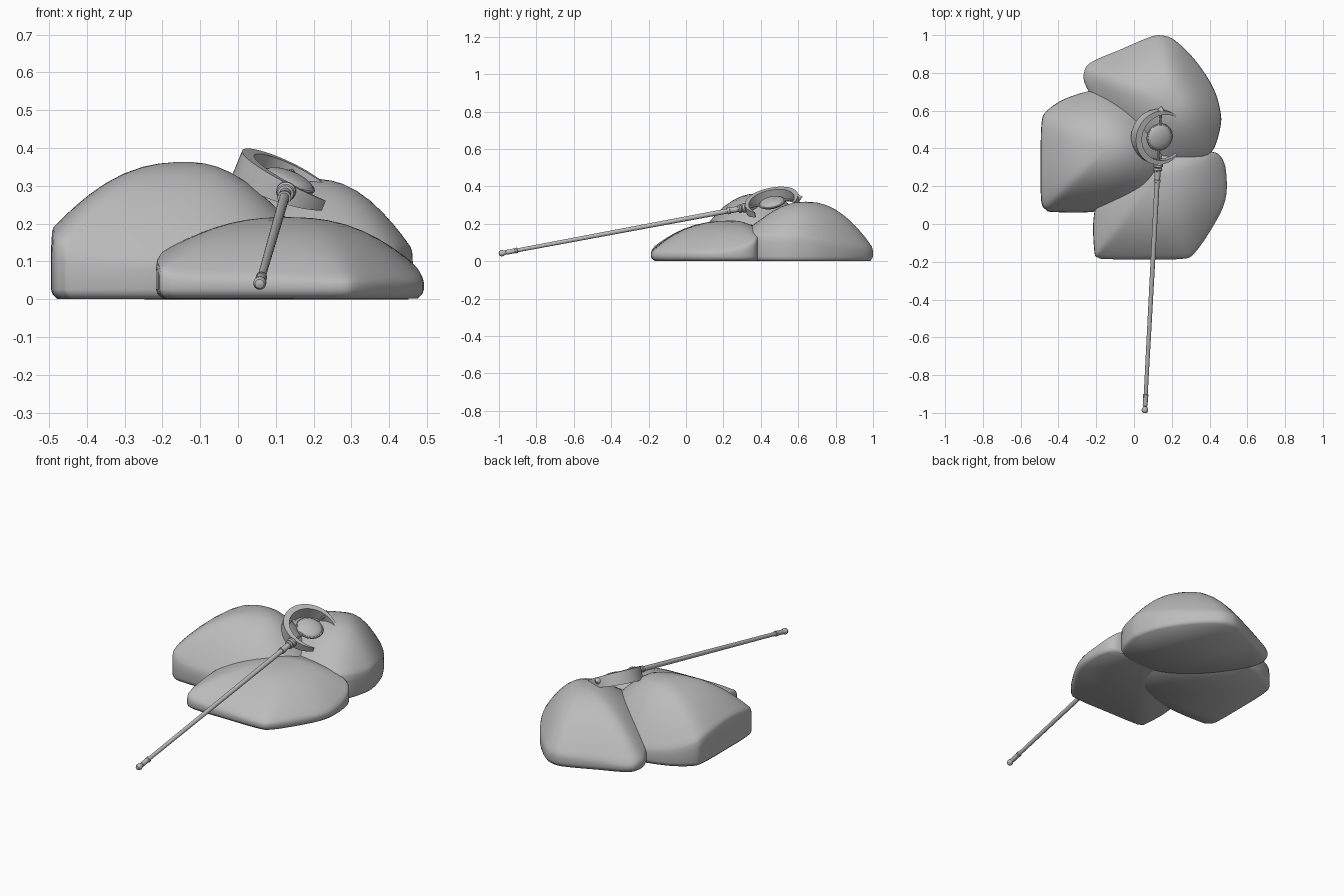
import bpy, bmesh, math
from mathutils import Vector, Matrix

if "Cube" in bpy.data.objects:
    bpy.data.objects.remove(bpy.data.objects["Cube"])

grey = bpy.data.materials.new("stone grey")
grey.diffuse_color = (0.5, 0.5, 0.5, 1)
grey.use_nodes = True
grey.node_tree.nodes["Principled BSDF"].inputs["Base Color"].default_value = grey.diffuse_color


def make(name, verts, faces, angle=35):
    bm = bmesh.new()
    vs = [bm.verts.new(v) for v in verts]
    for f in faces:
        bm.faces.new([vs[i] for i in f])
    bmesh.ops.recalc_face_normals(bm, faces=bm.faces)
    me = bpy.data.meshes.new(name)
    bm.to_mesh(me)
    bm.free()
    me.materials.append(grey)
    me.shade_smooth()
    me.set_sharp_from_angle(angle=math.radians(angle))
    ob = bpy.data.objects.new(name, me)
    bpy.context.collection.objects.link(ob)
    return ob


def loft(rings, closed_caps=True):
    """Join equal-length closed rings with quads and cap both ends."""
    n = len(rings[0])
    verts = [v for r in rings for v in r]
    faces = [(k * n + i, k * n + (i + 1) % n, (k + 1) * n + (i + 1) % n, (k + 1) * n + i)
             for k in range(len(rings) - 1) for i in range(n)]
    if closed_caps:
        faces += [tuple(range(n)), tuple(range((len(rings) - 1) * n, len(rings) * n))]
    return verts, faces


def smooth_outline(pts, steps=4):
    """Closed Catmull-Rom curve through the points."""
    out, n = [], len(pts)
    for i in range(n):
        a, b, c, d = (Vector(pts[(i + k) % n]) for k in (-1, 0, 1, 2))
        for j in range(steps):
            t = j / steps
            out.append(0.5 * (2 * b + (c - a) * t + (2 * a - 5 * b + 4 * c - d) * t * t
                              + (3 * b - a - 3 * c + d) * t ** 3))
    return out


def rock(name, peak, outline, power, floor):
    """Outline points carry x, y and wall height; a dome rises to the peak."""
    px, py, pz = peak
    pts = smooth_outline(outline)

    def ring(scale, height):
        return [(px + (p.x - px) * scale, py + (p.y - py) * scale, height(p)) for p in pts]

    rings = [ring(0.955, lambda p: floor), ring(0.99, lambda p: 0.014),
             ring(1.0, lambda p: 0.026), ring(1.0, lambda p: p.z * 0.7 + 0.006),
             ring(0.993, lambda p: p.z * 0.97)]
    # Corners soften as the dome rises
    for r in (0.98, 0.95, 0.9, 0.82, 0.72, 0.6, 0.46, 0.32, 0.2, 0.08, 0.01):
        for _ in range(5 if r < 0.9 else 2):
            pts = [(pts[i - 1] + pts[i] * 2 + pts[(i + 1) % len(pts)]) / 4
                   for i in range(len(pts))]
        rings.append(ring(r, lambda p: p.z + (pz - p.z) * (1 - r ** power)))
    return make(name, *loft(rings), angle=60)


# Three boulders
rock("left_boulder", (-0.14, 0.4, 0.363), [
    (-0.491, 0.12, 0.16), (-0.465, 0.075, 0.14), (-0.42, 0.063, 0.11), (-0.2, 0.066, 0.1),
    (0.0, 0.12, 0.13), (0.11, 0.2, 0.16), (0.16, 0.34, 0.18), (0.13, 0.48, 0.18),
    (0.04, 0.61, 0.15), (-0.08, 0.69, 0.09), (-0.2, 0.71, 0.08), (-0.36, 0.665, 0.1),
    (-0.46, 0.6, 0.13), (-0.49, 0.53, 0.16), (-0.494, 0.3, 0.185)], 2.4, 0.001)
rock("back_boulder", (0.2, 0.64, 0.318), [
    (-0.25, 0.72, 0.07), (-0.262, 0.81, 0.06), (-0.22, 0.86, 0.05), (-0.08, 0.92, 0.06),
    (0.08, 0.988, 0.07), (0.15, 0.998, 0.07), (0.22, 0.97, 0.07), (0.33, 0.86, 0.08),
    (0.42, 0.72, 0.11), (0.457, 0.6, 0.13), (0.457, 0.51, 0.13), (0.41, 0.38, 0.14),
    (0.3, 0.335, 0.16), (0.1, 0.35, 0.18), (-0.1, 0.5, 0.15)], 2.35, 0.0)
rock("front_boulder", (0.13, 0.25, 0.217), [
    (-0.21, -0.145, 0.09), (-0.19, -0.178, 0.07), (-0.14, -0.186, 0.06), (0.05, -0.187, 0.055),
    (0.25, -0.185, 0.05), (0.32, -0.155, 0.05), (0.42, -0.01, 0.05), (0.482, 0.12, 0.05),
    (0.49, 0.25, 0.06), (0.468, 0.345, 0.09), (0.41, 0.383, 0.13), (0.25, 0.38, 0.18),
    (0.05, 0.36, 0.19), (-0.15, 0.22, 0.15), (-0.212, 0.05, 0.115)], 2.5, 0.002)

# Staff frame: local y runs along the shaft, local z is the face of the head
u = Vector((0.0535, 1, 0.187)).normalized()
w = Vector((0.9, 0, -0.37))
w = (w - u * w.dot(u)).normalized()
n = w.cross(u)
frame = Matrix.Translation((0.135, 0.46, 0.313)) @ Matrix((w, u, n)).transposed().to_4x4()


def lathe(name, profile, axis="y", sides=24):
    """Turn (position, radius) pairs round the staff's local y or z axis."""
    rings = []
    for s, r in profile:
        ring = []
        for i in range(sides):
            a = math.tau * i / sides
            c, d = r * math.cos(a), r * math.sin(a)
            ring.append(frame @ Vector((c, s, d) if axis == "y" else (c, d, s)))
        rings.append(ring)
    return make(name, *loft(rings))


# Shaft, foot knob and collars
lathe("staff_shaft", [(-1.42, 0.0105), (-0.2, 0.0135)])
lathe("foot_knob", [
    (-1.488, 0.005), (-1.485, 0.012), (-1.476, 0.017), (-1.466, 0.017), (-1.458, 0.012),
    (-1.45, 0.011), (-1.448, 0.013), (-1.40, 0.013), (-1.398, 0.015), (-1.388, 0.015),
    (-1.386, 0.01)])
lathe("upper_ferrule", [
    (-0.245, 0.012), (-0.243, 0.018), (-0.23, 0.018), (-0.228, 0.0155), (-0.185, 0.0155),
    (-0.183, 0.021), (-0.175, 0.024), (-0.167, 0.021), (-0.165, 0.017), (-0.158, 0.026),
    (-0.148, 0.026), (-0.138, 0.018), (-0.125, 0.014)])

# Crescent head: deep and thick on the left, thinning to two tips on the right
rings = []
for i in range(49):
    t = i / 24 - 1
    a = math.pi + t * math.radians(138)
    k = 1 - abs(t) ** 2.2
    outer = 0.145
    inner = outer - 0.005 - 0.029 * k
    half = 0.014 + 0.022 * k
    rings.append([frame @ Vector((r * math.cos(a), r * math.sin(a), z - 0.008))
                  for r, z in ((outer, -half), (outer, half), (inner, half), (inner, -half))])
make("crescent_ring", *loft(rings), angle=30)

# Flattened gem in its round setting
lathe("gem", [(0.024 * math.sin(b), max(0.069 * math.cos(b), 0.001))
              for b in (math.pi * (j / 12 - 0.5) for j in range(13))], "z", 32)
bezel = [(0.006 * math.sin(b), 0.068 + 0.006 * math.cos(b))
         for b in (math.tau * j / 8 for j in range(8))]
rings = [[frame @ Vector((r * math.cos(a), r * math.sin(a), z)) for z, r in bezel]
         for a in (math.tau * i / 32 for i in range(33))]
make("gem_setting", *loft(rings, False))

# Struts holding the gem, and the point at the top
for name, sign in (("upper_strut", 1), ("lower_strut", -1)):
    lathe(name, [(sign * 0.065, 0.009), (sign * 0.095, 0.006), (sign * 0.125, 0.009)], sides=10)
lathe("top_point", [(0.135, 0.02), (0.148, 0.016), (0.166, 0.001)], sides=12)
